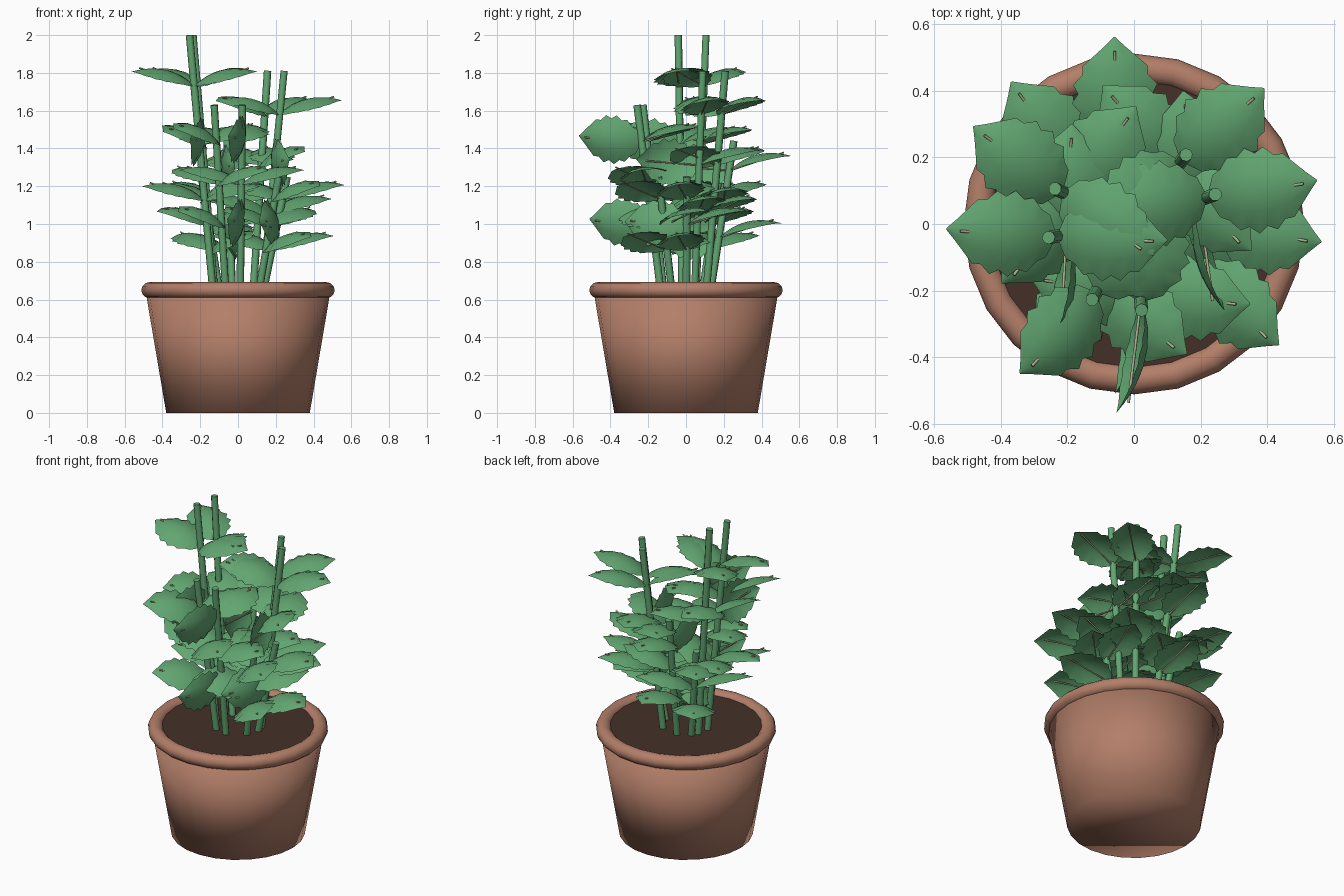
import bpy, bmesh, math
from mathutils import Matrix, Vector

old = bpy.data.objects.get("Cube")
if old:
    bpy.data.objects.remove(old)


def material(name, r, g, b):
    m = bpy.data.materials.new(name)
    m.use_nodes = True
    m.diffuse_color = (r, g, b, 1)
    m.node_tree.nodes["Principled BSDF"].inputs["Base Color"].default_value = (r, g, b, 1)
    return m


TERRACOTTA = material("terracotta", 0.45, 0.21, 0.14)
SOIL = material("dark soil", 0.06, 0.03, 0.022)
GREEN = material("leaf green", 0.122, 0.38, 0.165)
RIB = material("pale rib", 0.42, 0.45, 0.27)


def to_mesh(bm, name, mat):
    mesh = bpy.data.meshes.new(name)
    for f in bm.faces:
        f.smooth = len(f.verts) == 4  # end caps stay flat
    bm.to_mesh(mesh)
    bm.free()
    mesh.materials.append(mat)
    return mesh


def add(name, mesh, matrix=None):
    obj = bpy.data.objects.new(name, mesh)
    bpy.context.scene.collection.objects.link(obj)
    if matrix:
        obj.matrix_world = matrix
    return obj


def rod(bm, start, end, radius, sides):
    """Capped cylinder between two points."""
    start, end = Vector(start), Vector(end)
    axis = end - start
    turn = axis.to_track_quat('Z', 'Y').to_matrix().to_4x4()
    bmesh.ops.create_cone(bm, cap_ends=True, segments=sides, radius1=radius, radius2=radius,
                          depth=axis.length,
                          matrix=Matrix.Translation((start + end) / 2) @ turn)


def lathe(name, profile, mat, smooth_angle, sides=24):
    """Spin an (r, z) profile around the vertical axis and close it at the ground."""
    bm = bmesh.new()
    verts = [bm.verts.new((r, 0, z)) for r, z in profile]
    edges = [bm.edges.new(pair) for pair in zip(verts, verts[1:])]
    bmesh.ops.spin(bm, geom=verts + edges, cent=(0, 0, 0), axis=(0, 0, 1),
                   angle=math.tau, steps=sides)
    bmesh.ops.remove_doubles(bm, verts=bm.verts, dist=0.0001)
    ground = [e for e in bm.edges if all(v.co.z < 0.001 for v in e.verts)]
    bmesh.ops.holes_fill(bm, edges=ground, sides=0)
    bmesh.ops.recalc_face_normals(bm, faces=bm.faces)
    obj = add(name, to_mesh(bm, name, mat))
    bpy.ops.object.select_all(action='DESELECT')
    obj.select_set(True)
    bpy.context.view_layer.objects.active = obj
    bpy.ops.object.shade_smooth_by_angle(angle=math.radians(smooth_angle))


# Pot wall with a softly shaded foot, rounded rim and soil
lathe("pot_wall", [(0.38, 0), (0.487, 0.63), (0.44, 0.63)], TERRACOTTA, 130)
rim = [(0.469 + 0.043 * math.cos(a), 0.65 + 0.042 * math.sin(a))
       for a in (math.tau * i / 12 for i in range(13))]
lathe("pot_rim", rim, TERRACOTTA, 40)
lathe("soil", [(0, 0.672), (0.435, 0.668), (0.435, 0.63)], SOIL, 40)


# Leaf blade: arched, cupped, with a toothed edge and a pointed tip
LENGTH, ROWS, PITCH = 0.34, 12, math.radians(18.5)


def half_width(t, tooth):
    if t == 0 or t == 1:
        return 0.002
    body = 0.124 * math.sin(math.pi * t ** 0.9) ** 0.65
    return min(body * tooth, 1.15 * LENGTH * (1 - t))


bm = bmesh.new()
rows = []
for i in range(ROWS + 1):
    t = i / ROWS
    w = half_width(t, 1.07 if i % 2 else 0.91)
    height = 0.2 * t * (1 - t) - 0.032 * t
    rows.append([bm.verts.new((LENGTH * t, v * w,
                               height - 0.04 * v * v * math.sin(math.pi * t)))
                 for v in (-1, -0.5, 0, 0.5, 1)])
for a, b in zip(rows, rows[1:]):
    for k in range(4):
        bm.faces.new((a[k], b[k], b[k + 1], a[k + 1]))
leaf_mesh = to_mesh(bm, "leaf", GREEN)

# Straight rib that runs under the blade and surfaces near the tip
bm = bmesh.new()
rod(bm, (0, 0, 0), (LENGTH * 0.9, 0, 0), 0.0045, 6)
rib_mesh = to_mesh(bm, "leaf_rib", RIB)

# Stems lean outwards; each carries crossed pairs of leaves: (angle, height)
STEMS = [(189, 2.0), (156, 2.0), (241, 1.63), (275, 1.63), (53, 1.81),
         (20, 1.81), (103, 1.44), (1, 1.25), (326, 1.25), (138, 1.25)]
TIERS = [(0.8, 0), (0.57, 90), (0.35, 0)]

for n, (angle, top) in enumerate(STEMS, 1):
    a = math.radians(angle)
    out = Vector((math.cos(a), math.sin(a), 0))
    foot = out * 0.135 + Vector((0, 0, 0.65))
    tip = out * 0.26 + Vector((0, 0, top))
    bm = bmesh.new()
    rod(bm, foot, tip, 0.02, 8)
    add(f"stem_{n}", to_mesh(bm, "stem", GREEN))
    for tier, (level, turn) in enumerate(TIERS, 1):
        spot = foot.lerp(tip, level)
        for side, half_turn in (("outer", 0), ("inner", 180)):
            yaw = math.radians(angle - 12 + turn + half_turn)
            # Leaves twist more, and rise less, the closer they point to the front
            from_back = math.remainder(yaw - math.pi / 2, math.tau)
            twist = -2 * math.atan(0.08 * math.tan(from_back / 2))
            twist = max(-1.75, min(1.75, twist))
            rise = PITCH * max(0.25, math.cos(twist))
            place = (Matrix.Translation(spot) @ Matrix.Rotation(yaw, 4, 'Z')
                     @ Matrix.Rotation(-rise, 4, 'Y') @ Matrix.Rotation(twist, 4, 'X'))
            add(f"leaf_{n}_{tier}_{side}", leaf_mesh, place)
            add(f"leaf_rib_{n}_{tier}_{side}", rib_mesh, place)
